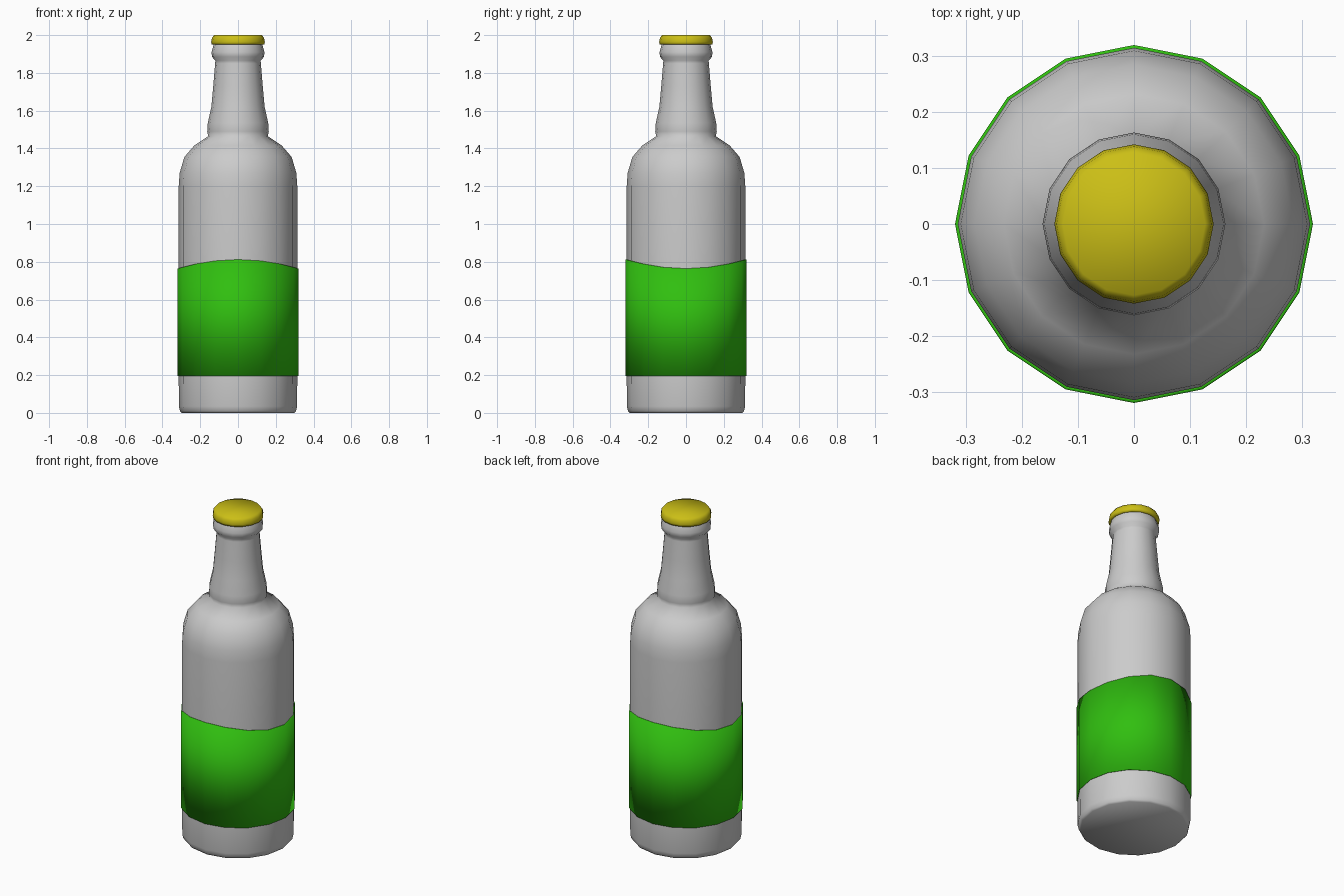
import bpy, bmesh
from math import cos, sin, pi

if "Cube" in bpy.data.objects:
    bpy.data.objects.remove(bpy.data.objects["Cube"])

SIDES = 16


def lathe(name, profile, cap_ends=False, wave=None, color=None):
    """Spin (radius, z) points round z; wave adds a height offset per ring point."""
    bm = bmesh.new()
    rings = []
    for i, (r, z) in enumerate(profile):
        ring = []
        for k in range(SIDES):
            a = 2 * pi * k / SIDES
            dz = wave(a) if wave and z > 0.5 else 0
            ring.append(bm.verts.new((r * cos(a), r * sin(a), z + dz)))
        rings.append(ring)
    for low, high in zip(rings, rings[1:]):
        for k in range(SIDES):
            n = (k + 1) % SIDES
            bm.faces.new((low[k], low[n], high[n], high[k]))
    if cap_ends:
        bm.faces.new(rings[0][::-1])
        bm.faces.new(rings[-1])
    for f in bm.faces:
        f.smooth = True
    mesh = bpy.data.meshes.new(name)
    bm.to_mesh(mesh)
    bm.free()
    obj = bpy.data.objects.new(name, mesh)
    bpy.context.collection.objects.link(obj)
    if color:
        mat = bpy.data.materials.new(name + "_colour")
        mat.diffuse_color = color
        mat.use_nodes = True
        mat.node_tree.nodes["Principled BSDF"].inputs["Base Color"].default_value = mat.diffuse_color
        mesh.materials.append(mat)
    return obj


# Glass: body, rounded shoulder, flared neck and lip
lathe("bottle", [
    (0.298, 0.0), (0.307, 0.01), (0.313, 0.035), (0.314, 0.195), (0.314, 0.79),
    (0.314, 1.20), (0.309, 1.27), (0.284, 1.355), (0.232, 1.415), (0.158, 1.465),
    (0.163, 1.49), (0.160, 1.535), (0.141, 1.62), (0.131, 1.73), (0.121, 1.85),
    (0.120, 1.865), (0.138, 1.885), (0.140, 1.91), (0.130, 1.945), (0.122, 1.965),
], cap_ends=True)

# Label: band with a wavy top, high at front and back
lathe("label", [(0.314, 0.195), (0.319, 0.195), (0.319, 0.788), (0.314, 0.788)],
      wave=lambda a: -0.024 * cos(2 * a), color=(0.03, 0.52, 0.005, 1))

# Crown cap
lathe("cap", [(0.128, 1.95), (0.139, 1.95), (0.142, 1.963), (0.138, 1.985), (0.127, 2.0)],
      cap_ends=True, color=(0.6, 0.52, 0.008, 1))
